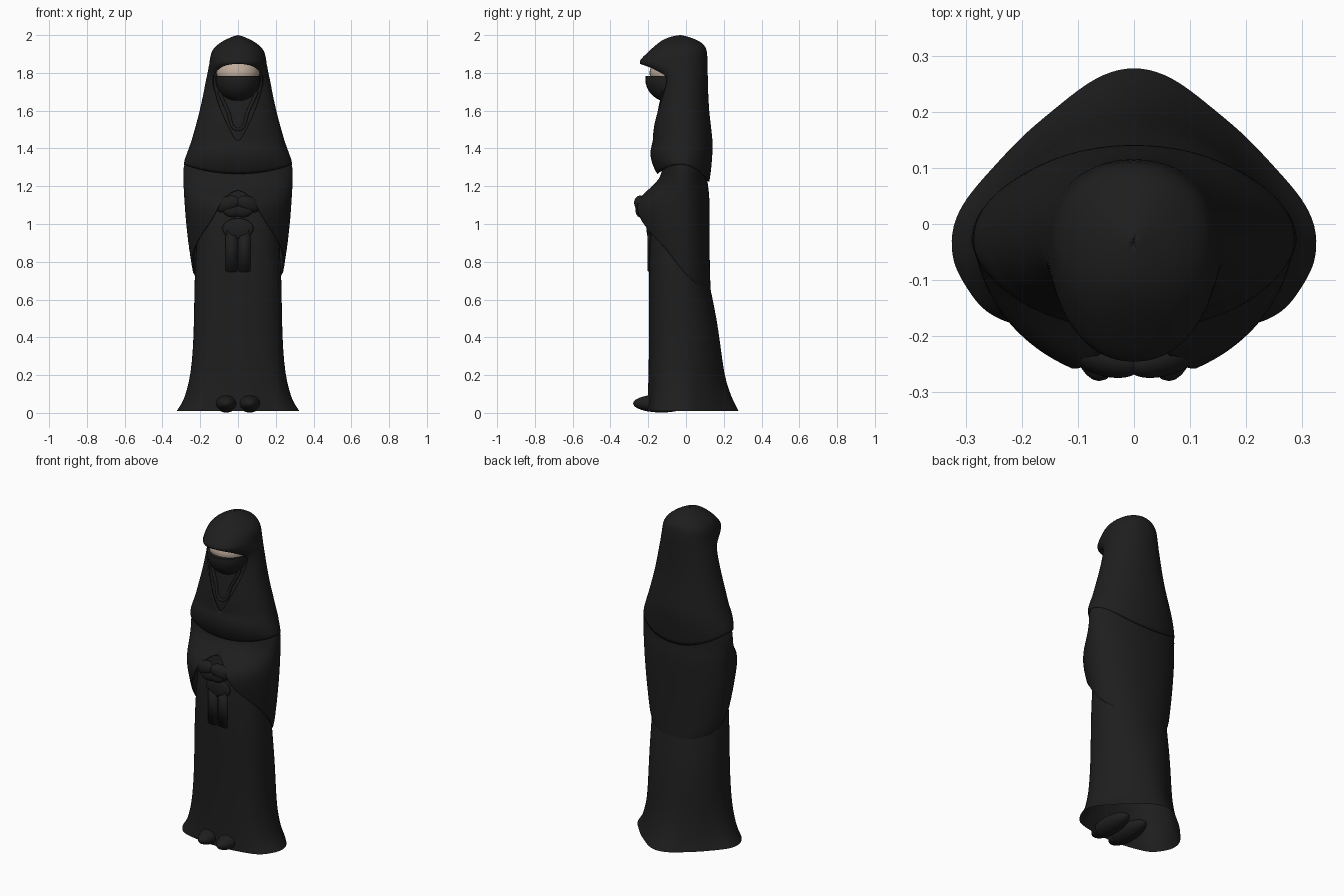
import bpy, bmesh, math
from mathutils import Vector

if "Cube" in bpy.data.objects:
    bpy.data.objects.remove(bpy.data.objects["Cube"])

CY = -0.03   # common depth centre of all cloth rings
N = 72       # columns around each cloth sheet


def material(name, rgb):
    m = bpy.data.materials.new(name)
    m.diffuse_color = (*rgb, 1)
    m.use_nodes = True
    m.node_tree.nodes["Principled BSDF"].inputs["Base Color"].default_value = m.diffuse_color
    return m


BLACK = material("black cloth", (0.013, 0.013, 0.013))
SKIN = material("skin", (0.52, 0.41, 0.33))


def finish(name, bm, mat, thickness=0, levels=0):
    me = bpy.data.meshes.new(name)
    bm.to_mesh(me)
    bm.free()
    me.materials.append(mat)
    ob = bpy.data.objects.new(name, me)
    bpy.context.collection.objects.link(ob)
    if levels:
        s = ob.modifiers.new("smooth", 'SUBSURF')
        s.levels = s.render_levels = levels
    if thickness:
        ob.modifiers.new("cloth", 'SOLIDIFY').thickness = thickness
    for p in me.polygons:
        p.use_smooth = True
    return ob


def sheet(name, rows, pf=0.85, pb=0.95, shape=None, thickness=0.008):
    """Cloth wrapped around the body. Rows from bottom to top:
    z, half width, front y, back y, half angle of the front opening (degrees)."""
    bm = bmesh.new()
    grid = []
    for z, a, yf, yb, opening in rows:
        t0 = math.radians(opening)
        line = []
        for j in range(N + 1):
            t = t0 + (2 * math.pi - 2 * t0) * j / N
            s, c = math.sin(t), math.cos(t)
            p = pf if c > 0 else pb
            x = a * math.copysign(abs(s) ** p, s)
            y = CY - abs(c) ** p * (CY - yf) if c > 0 else CY + abs(c) ** p * (yb - CY)
            v = Vector((x, y, z))
            if shape:
                v = shape(v, t)
            line.append(bm.verts.new(v))
        grid.append(line)
    for lo, hi in zip(grid, grid[1:]):
        for j in range(N):
            bm.faces.new((lo[j], lo[j + 1], hi[j + 1], hi[j]))
    bmesh.ops.remove_doubles(bm, verts=bm.verts, dist=1e-4)
    return finish(name, bm, BLACK, thickness, 1)


def ball(name, loc, size, mat, rot=(0, 0, 0), cut=None):
    bm = bmesh.new()
    bmesh.ops.create_uvsphere(bm, u_segments=32, v_segments=20, radius=1)
    if cut is not None:  # keep only the part below the cut height
        bmesh.ops.bisect_plane(bm, geom=bm.verts[:] + bm.edges[:] + bm.faces[:],
                               plane_co=(0, 0, cut), plane_no=(0, 0, 1), clear_outer=True)
        bmesh.ops.holes_fill(bm, edges=[e for e in bm.edges if e.is_boundary])
    ob = finish(name, bm, mat)
    ob.location, ob.scale, ob.rotation_euler = loc, size, rot
    if cut is not None:
        for p in ob.data.polygons:
            p.use_smooth = p.normal.z < 0.95
    return ob


def fold(name, pts, r):
    cu = bpy.data.curves.new(name, 'CURVE')
    cu.dimensions = '3D'
    cu.bevel_depth, cu.bevel_resolution, cu.resolution_u = r, 3, 8
    sp = cu.splines.new('BEZIER')
    sp.bezier_points.add(len(pts) - 1)
    for b, p in zip(sp.bezier_points, pts):
        b.co = p
        b.handle_left_type = b.handle_right_type = 'AUTO'
    cu.materials.append(BLACK)
    bpy.context.collection.objects.link(bpy.data.objects.new(name, cu))


# Long dress with a flared hem, trailing to a rounded point at the back
def hem_wave(v, t):
    k = max(0, 1 - v.z / 0.5) ** 2
    f = 1 + 0.012 * k * math.cos(8 * t)
    if math.cos(t) < 0:
        f -= 0.15 * k * math.sin(2 * t) ** 2
    return Vector((v.x * f, CY + (v.y - CY) * f, v.z))


sheet("dress", [
    (0.01, .322, -.205, .275, 0), (0.02, .316, -.205, .271, 0), (0.06, .288, -.203, .25, 0),
    (0.12, .270, -.200, .226, 0), (0.2, .25, -.198, .202, 0), (0.35, .237, -.196, .183, 0),
    (0.5, .233, -.196, .163, 0), (0.65, .231, -.196, .130, 0), (0.75, .228, -.196, .113, 0),
    (1.0, .215, -.192, .1, 0), (1.15, .2, -.15, .1, 0), (1.32, .19, -.12, .09, 0)],
    pf=0.78, pb=1.0, shape=hem_wave, thickness=0)

# Mantle with wide sleeves: the front opening runs from the wrists down to the back hem
sheet("mantle_sleeves", [
    (0.64, .237, -.15, .130, 165), (0.66, .238, -.15, .130, 140), (0.71, .241, -.17, .128, 106),
    (0.78, .250, -.20, .126, 86), (0.87, .262, -.225, .125, 66), (0.94, .270, -.255, .125, 48),
    (1.02, .277, -.280, .125, 31), (1.08, .281, -.285, .125, 24), (1.125, .284, -.268, .124, 19),
    (1.165, .287, -.222, .122, 10), (1.19, .288, -.19, .118, 0), (1.24, .290, -.135, .112, 0),
    (1.30, .291, -.125, .118, 0), (1.34, .275, -.12, .118, 0), (1.40, .23, -.11, .11, 0)],
    pf=1.05)


# Veil over head and shoulders, open at the face and down to a V on the chest
def veil_hem(v, t):
    c = math.cos(t)
    k = max(0, min(1, (1.40 - v.z) / 0.08))
    return v - Vector((0, 0, k * c * c * (0.05 if c > 0 else 0.09)))


sheet("veil", [
    (1.315, .287, -.152, .124, 0), (1.335, .285, -.170, .130, 0), (1.37, .272, -.190, .138, 0),
    (1.40, .261, -.188, .141, 0), (1.43, .250, -.176, .141, 0), (1.46, .241, -.176, .139, 5),
    (1.52, .224, -.174, .132, 13), (1.6, .203, -.162, .122, 26), (1.7, .182, -.146, .117, 43),
    (1.76, .170, -.140, .116, 54), (1.79, .163, -.155, .115, 52), (1.812, .159, -.195, .115, 43),
    (1.83, .156, -.226, .115, 34), (1.843, .154, -.243, .115, 22), (1.850, .152, -.250, .115, 0),
    (1.87, .149, -.243, .114, 0),
    (1.9, .144, -.212, .112, 0), (1.93, .132, -.18, .108, 0), (1.96, .096, -.145, .088, 0),
    (1.98, .058, -.115, .045, 0), (1.995, .022, -.07, .0, 0), (2.0, .001, -.031, -.029, 0)],
    pf=0.95, shape=veil_hem)

# Under scarf filling the V below the chin
sheet("under_scarf", [
    (1.36, .19, -.15, .08, 0), (1.45, .19, -.163, .08, 0), (1.52, .18, -.156, .08, 0),
    (1.6, .168, -.140, .08, 0), (1.7, .155, -.120, .08, 0), (1.79, .145, -.115, .08, 0),
    (1.85, .135, -.115, .08, 0)],
    pf=0.9, thickness=0)
fold("scarf_fold", [(-.10, -.118, 1.70), (-.055, -.140, 1.60), (0, -.155, 1.50),
                    (.055, -.140, 1.60), (.10, -.118, 1.70)], 0.009)

# Face seen through the eye slit, and the face cover below it
ball("face", (0, -.085, 1.80), (.114, .108, .085), SKIN)
ball("face_cover", (0, -.085, 1.765), (.119, .13, .12), BLACK, cut=0.15)

# Folded gloved hands, shoes and sash ends, mirrored
for side, s in (("left", -1), ("right", 1)):
    ball(side + "_hand", (s * .056, -.236, 1.105), (.072, .034, .042), BLACK, (0, s * .3, s * .3))
    ball(side + "_fingers", (s * .026, -.242, 1.075), (.055, .026, .04), BLACK)
    ball(side + "_shoe", (s * .062, -.13, .05), (.06, .15, .048), BLACK)
    bm = bmesh.new()
    bmesh.ops.create_cube(bm, size=1)
    bmesh.ops.scale(bm, vec=(.062, .016, .23), verts=bm.verts)
    bmesh.ops.bevel(bm, geom=bm.edges[:], offset=.006, segments=2, affect='EDGES')
    finish(side + "_sash_end", bm, BLACK).location = (s * .034, -.196, .86)
ball("sash_knot", (0, -.192, .975), (.082, .017, .055), BLACK)
